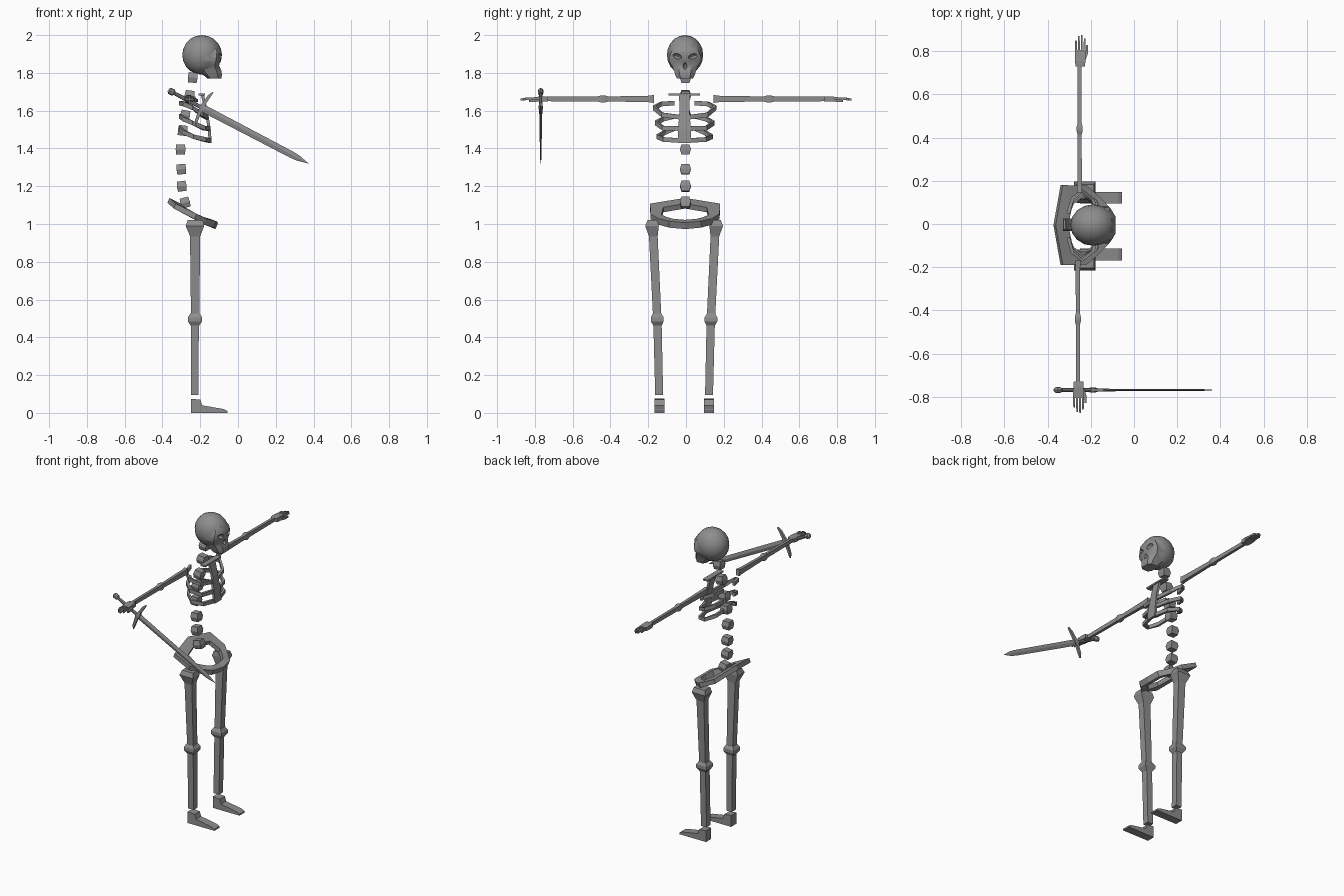
import bpy, bmesh, math
from mathutils import Vector, Matrix

if "Cube" in bpy.data.objects:
    bpy.data.objects.remove(bpy.data.objects["Cube"])

grey = bpy.data.materials.new("bone_grey")
grey.diffuse_color = (0.27, 0.27, 0.27, 1)
grey.use_nodes = True
grey.node_tree.nodes["Principled BSDF"].inputs["Base Color"].default_value = grey.diffuse_color
V = Vector


def finish(name, bm):
    bmesh.ops.recalc_face_normals(bm, faces=bm.faces)
    me = bpy.data.meshes.new(name)
    bm.to_mesh(me)
    bm.free()
    me.materials.append(grey)
    ob = bpy.data.objects.new(name, me)
    bpy.context.collection.objects.link(ob)
    return ob


BOX = [(1, 1), (-1, 1), (-1, -1), (1, -1)]
CHAMFER = [(1, .55), (.55, 1), (-.55, 1), (-1, .55), (-1, -.55), (-.55, -1), (.55, -1), (1, -.55)]
DIAMOND = [(1, 0), (0, 1), (-1, 0), (0, -1)]
ROUND = [(math.cos(i * math.pi / 4), math.sin(i * math.pi / 4)) for i in range(8)]


def loft(name, rings, section=BOX, closed=False):
    """rings: (centre, half axis u, half axis v)"""
    bm = bmesh.new()
    loops = [[bm.verts.new(V(c) + V(u) * a + V(v) * b) for a, b in section] for c, u, v in rings]
    n = len(section)
    pairs = list(zip(loops, loops[1:]))
    if closed:
        pairs.append((loops[-1], loops[0]))
    else:
        bm.faces.new(loops[0])
        bm.faces.new(loops[-1])
    for p, q in pairs:
        for i in range(n):
            j = (i + 1) % n
            bm.faces.new((p[i], p[j], q[j], q[i]))
    return finish(name, bm)


def upright(name, rows, section=BOX):
    """rows: x, y, z, half x, half y"""
    return loft(name, [((x, y, z), (hx, 0, 0), (0, hy, 0)) for x, y, z, hx, hy in rows], section)


def along_y(name, rows, section=BOX):
    """rows: y, x, z, half x, half z"""
    return loft(name, [((x, y, z), (hx, 0, 0), (0, 0, hz)) for y, x, z, hx, hz in rows], section)


def ribbon(name, pts, thick, tall):
    rings = []
    for i, p in enumerate(pts):
        t = V(pts[min(i + 1, len(pts) - 1)]) - V(pts[max(i - 1, 0)])
        side = V((-t.y, t.x, 0)).normalized()
        rings.append((p, side * thick, (0, 0, tall)))
    return loft(name, rings)


def ball(name, c, r, tilt=0, seg=16, rows=10):
    bm = bmesh.new()
    m = Matrix.Translation(c) @ Matrix.Rotation(tilt, 4, 'X') @ Matrix.Diagonal((*r, 1))
    bmesh.ops.create_uvsphere(bm, u_segments=seg, v_segments=rows, radius=1, matrix=m)
    return finish(name, bm)


def boolean(ob, other, op):
    mod = ob.modifiers.new(op, 'BOOLEAN')
    mod.operation, mod.object, mod.solver = op, other, 'EXACT'
    bpy.context.view_layer.objects.active = ob
    bpy.ops.object.modifier_apply(modifier=mod.name)
    bpy.data.objects.remove(other)


# Skull: cranium joined with a tapering face, then carved sockets
M = -.005
skull = ball("skull", (-.19, M, 1.895), (.105, .096, .105))
face = upright("face", [(-.125, M, 1.77, .036, .042), (-.135, M, 1.79, .05, .052),
                        (-.148, M, 1.812, .06, .058), (-.152, M, 1.838, .052, .07),
                        (-.146, M, 1.862, .052, .085), (-.146, M, 1.885, .058, .084),
                        (-.144, M, 1.915, .058, .072), (-.15, M, 1.945, .047, .052)], CHAMFER)
boolean(skull, face, 'UNION')
for s in (1, -1):
    boolean(skull, ball("eye_cutter", (-.084, M + s * .043, 1.888), (.028, .028, .014), s * .35, 12, 8), 'DIFFERENCE')
boolean(skull, ball("nose_cutter", (-.096, M, 1.836), (.018, .011, .018), 0, 8, 6), 'DIFFERENCE')
bpy.ops.object.select_all(action='DESELECT')
skull.select_set(True)
bpy.context.view_layer.objects.active = skull
bpy.ops.object.shade_smooth_by_angle(angle=math.radians(40))

# Spine: chunky vertebrae with a bulging middle, from neck to tailbone
spine = [(-.24, 1.775, .1), (-.257, 1.68, .15), (-.28, 1.575, .2), (-.293, 1.495, .12),
         (-.304, 1.395, 0), (-.30, 1.29, -.08), (-.298, 1.2, -.12), (-.28, 1.113, -.25)]
for i, (x, z, tilt) in enumerate(spine):
    rot = Matrix.Rotation(tilt, 3, 'Y')
    loft("vertebra_%d" % (i + 1),
         [(V((x, -.003, z)) + rot @ V((0, 0, h)), rot @ V((a, 0, 0)), rot @ V((0, b, 0)))
          for h, a, b in ((-.027, .023, .021), (0, .026, .029), (.027, .023, .021))])

# Rib cage
loft("sternum", [((x, -.008, z), (.008, 0, 0), (0, w, 0)) for x, z, w in
                 ((-.19, 1.69, .029), (-.168, 1.6, .026), (-.152, 1.5, .034), (-.147, 1.43, .034))])
upright("collar_bone", [(-.192, -.01, 1.68, .018, .083), (-.192, -.01, 1.69, .018, .083)])
ribs = [
    [(-.305, .055, 1.64), (-.285, .125, 1.635), (-.24, .16, 1.615), (-.19, .12, 1.578), (-.165, .02, 1.565)],
    [(-.305, .055, 1.57), (-.285, .115, 1.555), (-.24, .15, 1.535), (-.18, .115, 1.508), (-.155, .02, 1.505)],
    [(-.305, .055, 1.505), (-.285, .105, 1.485), (-.235, .142, 1.462), (-.175, .11, 1.447), (-.15, .02, 1.442)],
]
for side, s in (("left", 1), ("right", -1)):
    for i, pts in enumerate(ribs):
        ribbon("%s_rib_%d" % (side, i + 1), [(x, y * s - .007, z) for x, y, z in pts], .008, .012)

# Pelvis: tilted closed ring, outer and inner edge and thickness per station
half = [((-.368, 0, 1.125), (-.31, 0, 1.095), .013), ((-.335, .185, 1.095), (-.285, .115, 1.075), .013),
        ((-.225, .183, 1.04), (-.22, .125, 1.035), .014), ((-.175, .14, 1.012), (-.185, .095, 1.02), .016),
        ((-.122, .085, .998), (-.155, .06, 1.01), .017), ((-.112, 0, .99), (-.15, 0, 1.005), .017)]
mirrored = [((o[0], -o[1], o[2]), (i[0], -i[1], i[2]), t) for o, i, t in half[-2:0:-1]]
loft("pelvis", [((V(o) + V(i)) / 2 + V((0, M, 0)), (V(o) - V(i)) / 2, V((t * .4, 0, t)))
                for o, i, t in half + mirrored], closed=True)

# Legs and feet, set a hair towards the right side
L = -.01
for side, s in (("left", 1), ("right", -1)):
    upright(side + "_thigh_bone", [
        (-.226, L + s * .166, 1.02, .04, .028), (-.228, L + s * .17, .99, .049, .036),
        (-.227, L + s * .163, .935, .027, .023), (-.227, L + s * .143, .52, .022, .022)])
    upright(side + "_knee", [
        (-.228, L + s * .143, .525, .025, .023), (-.228, L + s * .142, .505, .038, .034),
        (-.228, L + s * .142, .485, .038, .034), (-.228, L + s * .141, .462, .022, .022)])
    upright(side + "_shin_bone", [
        (-.228, L + s * .141, .48, .021, .022), (-.23, L + s * .132, .095, .02, .021)])
    bm = bmesh.new()
    prof = [(-.25, 0), (-.25, .075), (-.2, .07), (-.19, .04), (-.075, .02), (-.055, .01), (-.055, 0)]
    f = bm.faces.new([bm.verts.new((x, L + s * .131 - .027, z)) for x, z in prof])
    ext = bmesh.ops.extrude_face_region(bm, geom=[f])
    bmesh.ops.translate(bm, vec=(0, .054, 0), verts=[g for g in ext["geom"] if isinstance(g, bmesh.types.BMVert)])
    finish(side + "_foot", bm)

# Arms and hands, held straight out to the sides
for side, s, x, start in (("left", 1, -.252, .145), ("right", -1, -.26, .17)):
    z = 1.662
    along_y(side + "_upper_arm", [
        (s * start, x, z, .012, .021), (s * (start + .03), x, z, .011, .017),
        (s * .42, x, z, .009, .013)])
    along_y(side + "_elbow", [
        (s * .41, x, z, .009, .013), (s * .432, x, z, .014, .019),
        (s * .448, x, z, .014, .019), (s * .47, x, z, .009, .013)])
    along_y(side + "_forearm", [(s * .46, x, z, .009, .014), (s * .735, x, z, .009, .012)])
    along_y(side + "_palm", [
        (s * .73, x + .003, z, .022, .012), (s * .755, x + .003, z, .024, .014),
        (s * .805, x + .003, z, .025, .01)])
    for i, tip in enumerate((.85, .87, .875, .86)):
        fx = x - .017 + i * .0135
        along_y("%s_finger_%d" % (side, i + 1), [
            (s * .8, fx, z, .0045, .007), (s * .84, fx, z + .002, .0045, .007),
            (s * tip, fx, z - .003, .0035, .005)])
    loft(side + "_thumb", [((x + .022, s * .76, z - .004), (.006, 0, 0), (0, 0, .008)),
                           ((x + .034, s * .795, z - .008), (.006, 0, 0), (0, 0, .007)),
                           ((x + .035, s * .83, z - .01), (.004, 0, 0), (0, 0, .005))])

# Sword held in the right hand, lofted along its axis
pommel_at, tip_at = V((-.352, -.769, 1.7)), V((.372, -.769, 1.321))
axis = (tip_at - pommel_at).normalized()
length = (tip_at - pommel_at).length
across = V((-axis.z, 0, axis.x))
flat = V((0, 1, 0))


def on_sword(name, rows, section):
    """rows: distance from pommel, half width, half thickness"""
    return loft(name, [(pommel_at + axis * d, across * w, flat * t) for d, w, t in rows], section)


on_sword("pommel", [(-.019, .008, .007), (-.01, .018, .015), (.01, .018, .015), (.02, .008, .008)], ROUND)
on_sword("grip", [(.015, .009, .008), (.09, .012, .01), (.18, .01, .009)], ROUND)
on_sword("blade", [(.17, .02, .006), (length - .1, .018, .005), (length - .06, .015, .004),
                   (length, .0008, .0005)], DIAMOND)
guard = pommel_at + axis * .182
loft("cross_guard", [(guard + across * d + axis * a, axis * w, flat * t) for d, a, w, t in
                     ((-.1, .014, .003, .004), (-.075, .006, .008, .007), (-.03, 0, .009, .008), (0, 0, .015, .011),
                      (.03, 0, .009, .008), (.075, .006, .008, .007), (.1, .014, .003, .004))])
